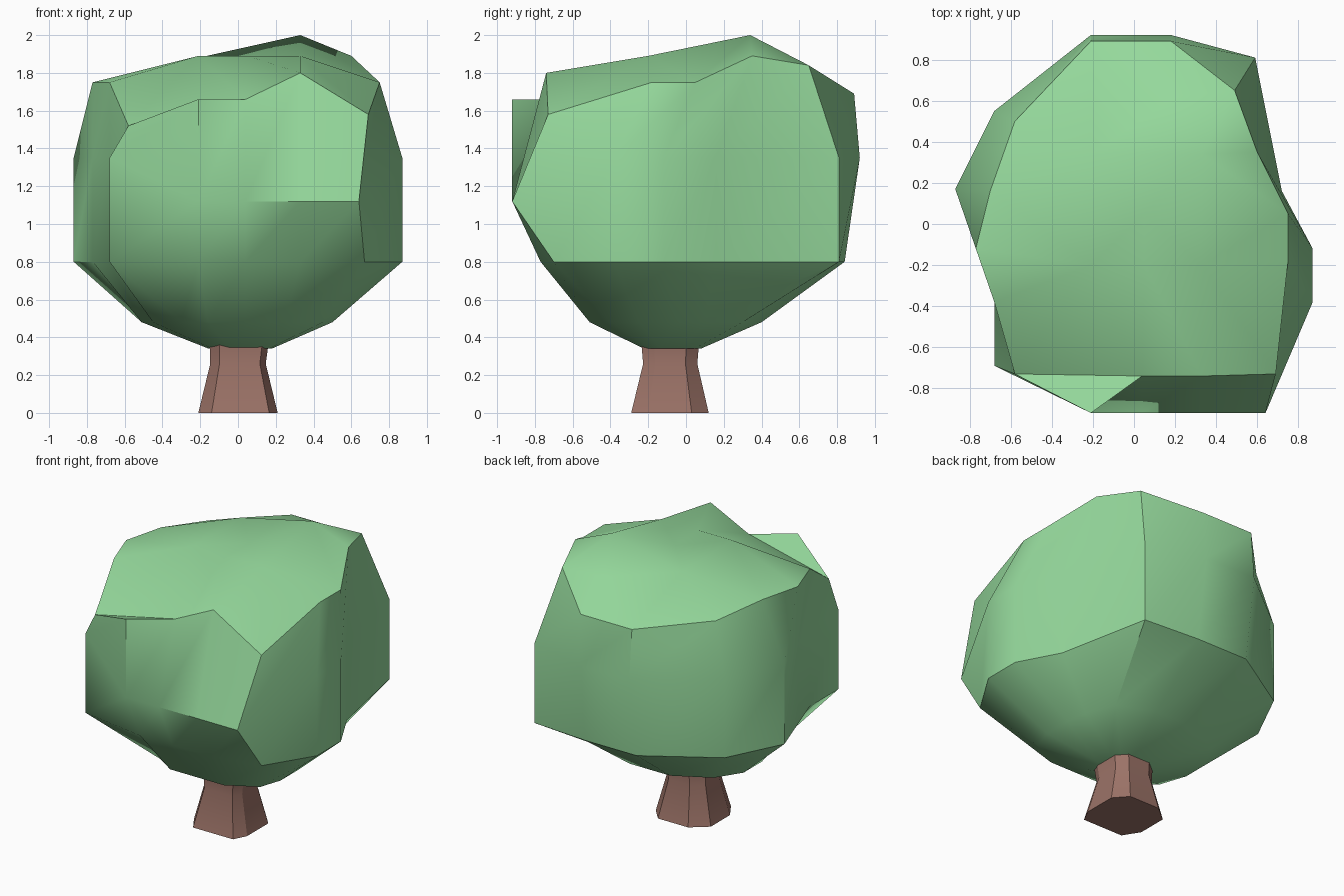
import bpy, bmesh, math
from mathutils import Vector
from mathutils.geometry import delaunay_2d_cdt

if "Cube" in bpy.data.objects:
    bpy.data.objects.remove(bpy.data.objects["Cube"])


def material(name, rgb):
    m = bpy.data.materials.new(name)
    m.diffuse_color = (*rgb, 1)
    m.use_nodes = True
    m.node_tree.nodes["Principled BSDF"].inputs["Base Color"].default_value = m.diffuse_color
    return m


def loft(bm, rings):
    """Skin a stack of equal-length rings; returns the vertex rings."""
    vr = [[bm.verts.new(p) for p in r] for r in rings]
    for a, b in zip(vr, vr[1:]):
        n = len(a)
        for i in range(n):
            j = (i + 1) % n
            bm.faces.new((a[i], a[j], b[j], b[i]))
    bm.faces.new(vr[0][::-1])
    return vr


def finish(bm, name, mat, angle):
    bmesh.ops.recalc_face_normals(bm, faces=bm.faces)
    me = bpy.data.meshes.new(name)
    bm.to_mesh(me)
    bm.free()
    ob = bpy.data.objects.new(name, me)
    bpy.context.collection.objects.link(ob)
    me.materials.append(mat)
    bpy.ops.object.select_all(action='DESELECT')
    ob.select_set(True)
    bpy.context.view_layer.objects.active = ob
    bpy.ops.object.shade_smooth_by_angle(angle=math.radians(angle))


def scaled(pts, c, s, z):
    return [(c[0] + (p[0] - c[0]) * s, c[1] + (p[1] - c[1]) * s, z) for p in pts]


# Foliage outlines, counter-clockwise from the front left corner
low = [(-.30, -.42), (-.16, -.51), (.04, -.51), (.25, -.51), (.45, -.40),
       (.50, -.25), (.50, -.05), (.48, .10), (.40, .30), (.15, .40),
       (-.16, .40), (-.40, .27), (-.51, .10), (-.51, -.10), (-.45, -.28)]
belly = [(-.68, -.69), (-.21, -.77), (.04, -.77), (.33, -.77), (.67, -.70),
         (.87, -.38), (.87, -.12), (.72, .16), (.59, .81), (.18, .84),
         (-.21, .84), (-.68, .55), (-.87, .17), (-.77, -.12), (-.68, -.38)]
rim = [(-.58, -.73, 1.52), (-.21, -.92, 1.66), (.04, -.74, 1.66), (.33, -.74, 1.80),
       (.69, -.73, 1.58), (.75, -.18, 1.75), (.75, .05, 1.75), (.60, .35, 1.89),
       (.49, .65, 1.84), (.18, .89, 1.69), (-.21, .89, 1.69), (-.58, .50, 1.70),
       (-.70, .16, 1.75), (-.77, -.12, 1.75), (-.68, -.38, 1.75)]
crown = [(-.21, -.20, 1.89), (.05, -.20, 1.89), (.33, -.20, 1.89), (.05, .05, 1.88),
         (.33, .34, 2.00), (-.21, .34, 1.88), (.20, .62, 1.84)]

# Upper belly: bulges at the front lower down, slightly out at the back
upper = [(x, y, 1.35) for x, y in belly]
for i, x in ((1, -.21), (2, .04), (3, .33), (4, .64)):
    upper[i] = (x, -.92, 1.12)
for i in (9, 10):
    upper[i] = (belly[i][0], .92, 1.35)

# Foliage
bm = bmesh.new()
vr = loft(bm, [scaled(low, (.02, -.08), .33, .34), [(x, y, .48) for x, y in low],
               [(x, y, .80) for x, y in belly], upper, rim])
top = vr[-1] + [bm.verts.new(p) for p in crown]
n = len(rim)
res = delaunay_2d_cdt([Vector(v.co[:2]) for v in top],
                      [(i, (i + 1) % n) for i in range(n)], [], 1, 1e-5)
for f in res[2]:
    bm.faces.new([top[res[3][i][0]] for i in f])
finish(bm, "foliage", material("leaf_green", (.30, .69, .33)), 40)

# Trunk
base = [(-.14, -.29), (.165, -.29), (.21, -.20), (.21, .03),
        (.13, .12), (-.10, .12), (-.21, .03), (-.21, -.18)]
bm = bmesh.new()
vr = loft(bm, [[(x, y, 0) for x, y in base],
               scaled(base, (0, -.08), .70, .26),
               scaled(base, (.02, -.08), .74, .36)])
bm.faces.new(vr[-1])
finish(bm, "trunk", material("bark_brown", (.33, .17, .136)), 25)
